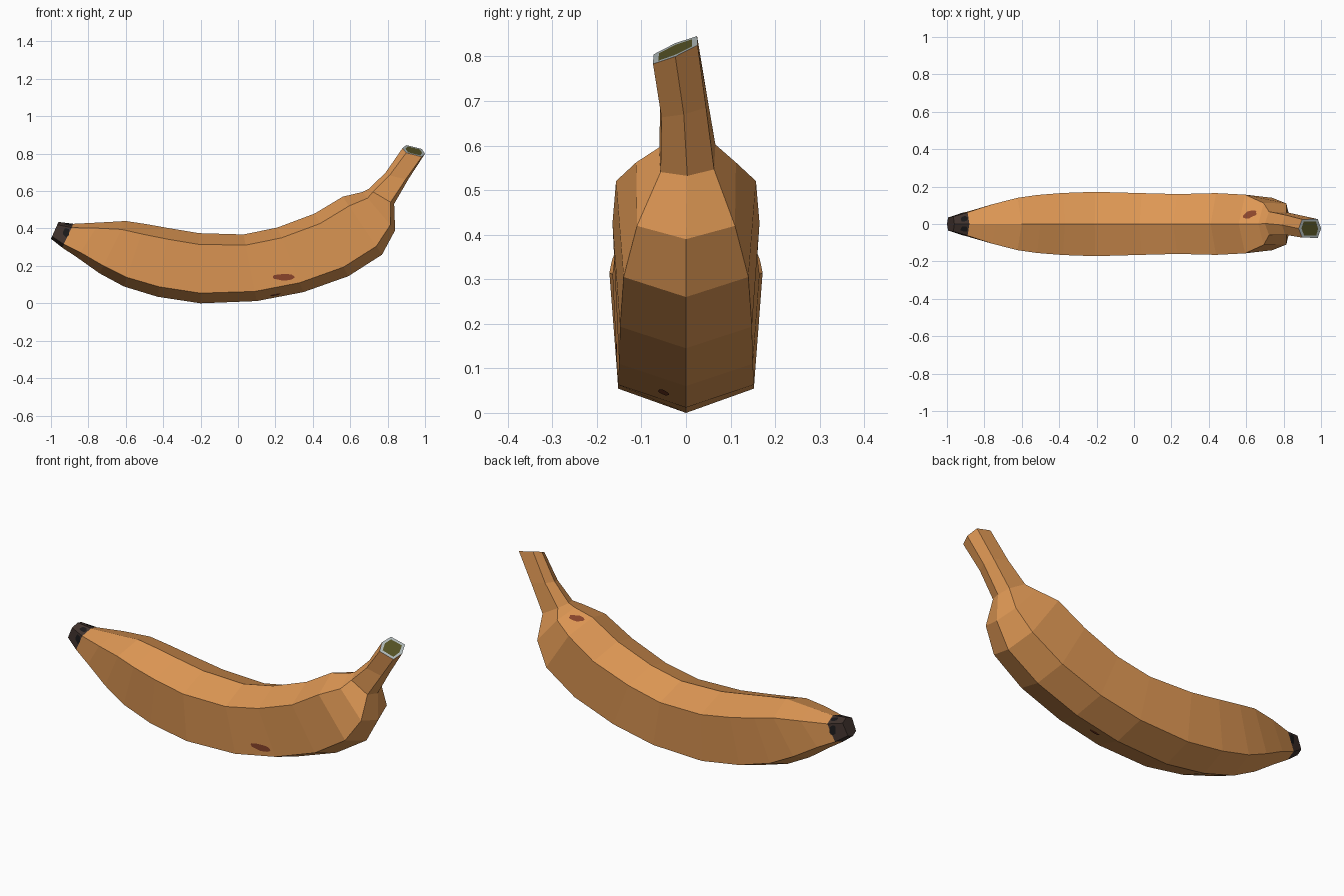
import bpy, bmesh, math, random
from mathutils import Vector
from mathutils.bvhtree import BVHTree

if "Cube" in bpy.data.objects:
    bpy.data.objects.remove(bpy.data.objects["Cube"])

random.seed(4)


def material(name, rgb):
    m = bpy.data.materials.new(name)
    m.diffuse_color = (*rgb, 1)
    m.use_nodes = True
    m.node_tree.nodes["Principled BSDF"].inputs["Base Color"].default_value = m.diffuse_color
    return m


PEEL = material("orange peel", (0.74, 0.315, 0.09))
TIP = material("tip brown", (0.053, 0.033, 0.027))
BLACK = material("tip black", (0.011, 0.010, 0.011))
BRUISE = material("bruise red brown", (0.26, 0.060, 0.024))
RIM = material("cut rim grey", (0.42, 0.47, 0.47))
CORE = material("cut core olive", (0.088, 0.082, 0.018))

# Rings along the fruit: top x, z, bottom x, z, upper half width, lower half width
RINGS = [
    (-0.96, 0.435, -1.00, 0.345, 0.040, 0.035),
    (-0.88, 0.425, -0.94, 0.298, 0.062, 0.055),
    (-0.74, 0.432, -0.86, 0.245, 0.105, 0.080),
    (-0.60, 0.440, -0.74, 0.160, 0.140, 0.110),
    (-0.50, 0.425, -0.61, 0.090, 0.155, 0.130),
    (-0.37, 0.402, -0.43, 0.035, 0.166, 0.145),
    (-0.21, 0.375, -0.20, 0.000, 0.172, 0.152),
    (0.03, 0.368, 0.10, 0.012, 0.165, 0.153),
    (0.21, 0.405, 0.35, 0.060, 0.160, 0.150),
    (0.41, 0.480, 0.59, 0.145, 0.165, 0.148),
    (0.56, 0.570, 0.77, 0.260, 0.157, 0.140),
    (0.665, 0.595, 0.84, 0.390, 0.112, 0.110),
    (0.70, 0.612, 0.835, 0.532, 0.063, 0.060),
    (0.79, 0.700, 0.915, 0.670, 0.053, 0.050),
    (0.88, 0.830, 1.00, 0.800, 0.049, 0.050),
]
# Stem rings lean sideways: ring index -> (y shift, sideways slope)
LEAN = {12: (0.003, 0.05), 13: (-0.005, 0.22), 14: (-0.024, 0.42)}


def ring_points(i):
    tx, tz, bx, bz, wu, wl = RINGS[i]
    shift, slope = LEAN.get(i, (0, 0))
    pts = []
    for f, y in ((0, 0), (.16, wu), (.855, wl), (1, 0), (.855, -wl), (.16, -wu)):
        pts.append((tx + (bx - tx) * f, y + shift, tz + (bz - tz) * f + slope * y))
    return pts


# Six-sided body, with brown blossom tip and cut stem end
bm = bmesh.new()
rings = [[bm.verts.new(p) for p in ring_points(i)] for i in range(len(RINGS))]
for i, (a, b) in enumerate(zip(rings, rings[1:])):
    for k in range(6):
        n = (k + 1) % 6
        f = bm.faces.new((a[k], a[n], b[n], b[k]))
        f.material_index = 1 if i == 0 else 0
bm.faces.new(rings[0]).material_index = 1
cut = bm.faces.new(rings[-1])
cut.material_index = 2
bmesh.ops.recalc_face_normals(bm, faces=bm.faces)
bmesh.ops.inset_individual(bm, faces=[cut], thickness=0.016)
cut.material_index = 3
surface = BVHTree.FromBMesh(bm)
mesh = bpy.data.meshes.new("fruit_body")
bm.to_mesh(mesh)
bm.free()
for m in (PEEL, TIP, RIM, CORE):
    mesh.materials.append(m)
bpy.context.collection.objects.link(bpy.data.objects.new("fruit_body", mesh))


def spot(name, mat, centre, toward, long_axis, a, b):
    """Thin ragged patch projected on to the body from one direction."""
    d = Vector(toward).normalized()
    u = Vector(long_axis).normalized()
    v = d.cross(u)
    pts = [Vector(centre)]
    for k in range(14):
        t = math.tau * k / 14
        r = random.uniform(0.8, 1.1)
        pts.append(pts[0] + u * a * r * math.cos(t) + v * b * r * math.sin(t))
    verts = []
    for p in pts:
        hit, normal, _, _ = surface.ray_cast(p + d, -d)
        if hit is None:
            hit, normal, _, _ = surface.find_nearest(p)
        verts.append(hit + normal * 0.003)
    me = bpy.data.meshes.new(name)
    me.from_pydata(verts, [], [(0, k + 1, (k + 1) % 14 + 1) for k in range(14)])
    me.materials.append(mat)
    bpy.context.collection.objects.link(bpy.data.objects.new(name, me))


# Bruises on the peel
spot("front_bruise", BRUISE, (0.25, -0.15, 0.14), (0, -1, 0), (1, 0, 0), 0.062, 0.02)
spot("top_bruise", BRUISE, (0.62, 0.05, 0.56), (0, 0, 1), (1, 0.3, 0), 0.04, 0.018)
spot("under_bruise", BRUISE, (0.20, -0.05, 0.03), (0, 0, -1), (1, 0, 0), 0.03, 0.012)

# Black marks where the tip meets the peel
for side, s in (("front", -1), ("back", 1)):
    spot(side + "_tip_mark", BLACK, (-0.918, s * 0.05, 0.378), (0, s, 0), (0, 0, 1), 0.026, 0.018)
    spot(side + "_tip_top_mark", BLACK, (-0.908, s * 0.026, 0.42), (0, 0, 1), (1, 0, 0), 0.02, 0.016)
